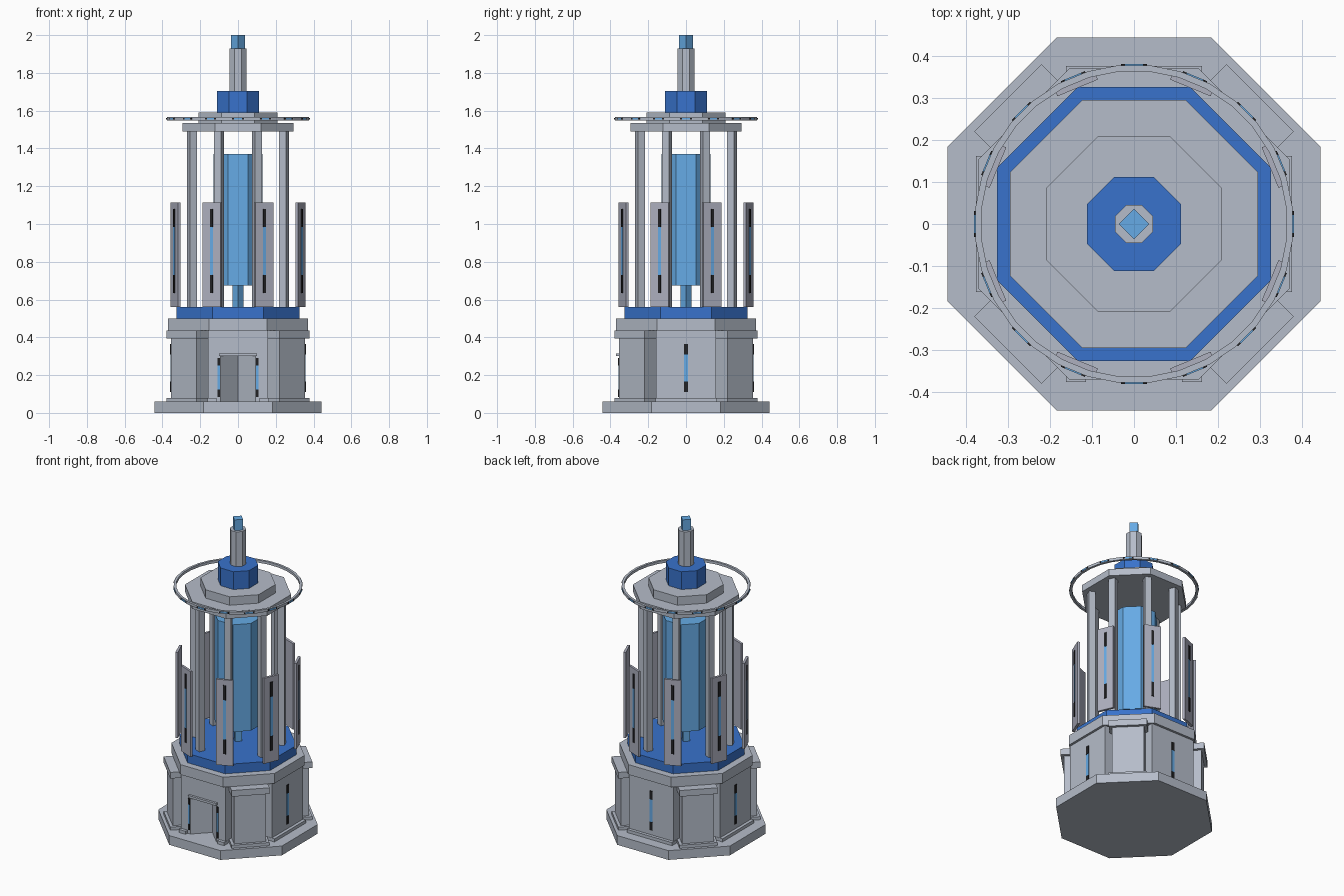
import bpy, bmesh, math
from mathutils import Matrix

cube = bpy.data.objects.get("Cube")
if cube:
    bpy.data.objects.remove(cube, do_unlink=True)


def srgb(c):
    return c / 12.92 if c <= 0.04045 else ((c + 0.055) / 1.055) ** 2.4


def material(name, r, g, b):
    m = bpy.data.materials.new(name)
    m.use_nodes = True
    col = (srgb(r), srgb(g), srgb(b), 1)
    m.diffuse_color = col
    m.node_tree.nodes["Principled BSDF"].inputs["Base Color"].default_value = col
    return m


STONE = material("stone grey", 0.71, 0.74, 0.79)
METAL = material("fin grey", 0.68, 0.69, 0.75)
BLUE = material("deep blue", 0.22, 0.45, 0.80)
GLOW = material("light blue", 0.40, 0.67, 0.90)
DARK = material("dark trim", 0.13, 0.13, 0.14)


def finish(name, bm, mats, matrix=None):
    bmesh.ops.recalc_face_normals(bm, faces=bm.faces)
    me = bpy.data.meshes.new(name)
    bm.to_mesh(me)
    bm.free()
    if matrix:
        me.transform(matrix)
    for m in mats:
        me.materials.append(m)
    ob = bpy.data.objects.new(name, me)
    bpy.context.collection.objects.link(ob)
    return ob


def prism(name, outline, z0, z1, mat, matrix=None):
    """Extrude a flat outline from z0 to z1."""
    bm = bmesh.new()
    f = bm.faces.new([bm.verts.new((x, y, z0)) for x, y in outline])
    r = bmesh.ops.extrude_face_region(bm, geom=[f])
    top = [v for v in r["geom"] if isinstance(v, bmesh.types.BMVert)]
    bmesh.ops.translate(bm, verts=top, vec=(0, 0, z1 - z0))
    return finish(name, bm, [mat], matrix)


def octagon(name, apothem, z0, z1, mat):
    r = apothem / math.cos(math.pi / 8)
    pts = [(r * math.cos(math.pi * (k + 0.5) / 4), r * math.sin(math.pi * (k + 0.5) / 4))
           for k in range(8)]
    return prism(name, pts, z0, z1, mat)


def diamond(name, r, z0, z1, mat):
    return prism(name, [(r, 0), (0, r), (-r, 0), (0, -r)], z0, z1, mat)


def slab(name, near, far, half, z0, z1, mat, deg, side=0):
    """Box lying between two distances from the axis, turned to an angle."""
    pts = [(near, side - half), (far, side - half), (far, side + half), (near, side + half)]
    return prism(name, pts, z0, z1, mat, Matrix.Rotation(math.radians(deg), 4, 'Z'))


def slit(name, dist, half, z0, z1, cap, deg, side=0):
    """Glowing strip with dark ends on an outer face."""
    slab(name + "_glow", dist - 0.002, dist + 0.003, half, z0 + cap, z1 - cap, GLOW, deg, side)
    slab(name + "_lower_cap", dist - 0.002, dist + 0.004, half, z0, z0 + cap, DARK, deg, side)
    slab(name + "_upper_cap", dist - 0.002, dist + 0.004, half, z1 - cap, z1, DARK, deg, side)


# Base and lower storey
octagon("base_slab", 0.443, 0, 0.06, STONE)
octagon("tower_core", 0.25, 0.06, 0.435, STONE)
for deg in (0, 90, 180):
    slab("wall", 0.2, 0.355, 0.16, 0.06, 0.435, STONE, deg)
    slab("wall_plinth", 0.2, 0.375, 0.162, 0.06, 0.08, STONE, deg)
    slit("wall_slit", 0.355, 0.01, 0.11, 0.365, 0.055, deg)

# Front wall with a wedge-shaped doorway
door = 0.093
prism("front_wall_lower",
      [(-0.16, -0.2), (-0.16, -0.355), (-door, -0.355), (0, -0.355 + door),
       (door, -0.355), (0.16, -0.355), (0.16, -0.2)], 0.06, 0.30, STONE)
slab("front_wall_upper", 0.2, 0.355, 0.16, 0.30, 0.435, STONE, -90)
slab("door_lintel", 0.34, 0.37, 0.1, 0.30, 0.315, STONE, -90)
for s in (-1, 1):
    slab("front_plinth", 0.34, 0.375, 0.024, 0.06, 0.08, STONE, -90, s * 0.138)
    slit("door_slit", 0.355, 0.006, 0.085, 0.29, 0.04, -90, s * 0.102)

# Corner buttresses
for deg in (45, 135, 225, 315):
    slab("buttress", 0.2, 0.406, 0.095, 0.06, 0.40, STONE, deg)
    slab("buttress_plinth", 0.2, 0.424, 0.113, 0.06, 0.08, STONE, deg)
    slab("buttress_cornice", 0.2, 0.424, 0.113, 0.395, 0.435, STONE, deg)

octagon("cornice", 0.37, 0.435, 0.50, STONE)
octagon("blue_deck", 0.325, 0.50, 0.56, BLUE)

# Columns and outer fins at the octagon corners
for k in range(8):
    deg = 22.5 + 45 * k
    slab("column", 0.243, 0.283, 0.02, 0.56, 1.49, STONE, deg)
    slab("fin", 0.35, 0.365, 0.052, 0.56, 1.115, METAL, deg)
    slit("fin_slit", 0.365, 0.008, 0.635, 1.08, 0.095, deg)

# Glowing core
diamond("core_stem", 0.03, 0.56, 0.675, GLOW)
octagon("core_crystal", 0.13, 0.675, 1.37, GLOW)

# Roof, cap and mast
octagon("roof_lower", 0.295, 1.49, 1.535, STONE)
octagon("roof_upper", 0.208, 1.535, 1.59, STONE)
octagon("blue_cap", 0.112, 1.59, 1.705, BLUE)
octagon("mast", 0.045, 1.705, 1.93, STONE)
diamond("mast_tip", 0.036, 1.93, 2.0, GLOW)

# Floating halo ring
bm = bmesh.new()
N = 32
section = [(0.364, 1.549), (0.379, 1.549), (0.379, 1.566), (0.364, 1.566)]
loops = []
for i in range(N):
    a = 2 * math.pi * (i + 0.5) / N
    loops.append([bm.verts.new((r * math.cos(a), r * math.sin(a), z)) for r, z in section])
for i in range(N):
    p, q = loops[i], loops[(i + 1) % N]
    for j in range(4):
        bm.faces.new((p[j], q[j], q[(j + 1) % 4], p[(j + 1) % 4]))
finish("halo_ring", bm, [STONE])
for k in range(16):
    d = 0.379 * math.cos(math.pi / N)
    slab("halo_light", d - 0.002, d + 0.003, 0.021, 1.553, 1.562, GLOW, k * 22.5)
    for s in (-1, 1):
        slab("halo_light_cap", d - 0.002, d + 0.003, 0.005, 1.553, 1.562, DARK, k * 22.5, s * 0.026)
